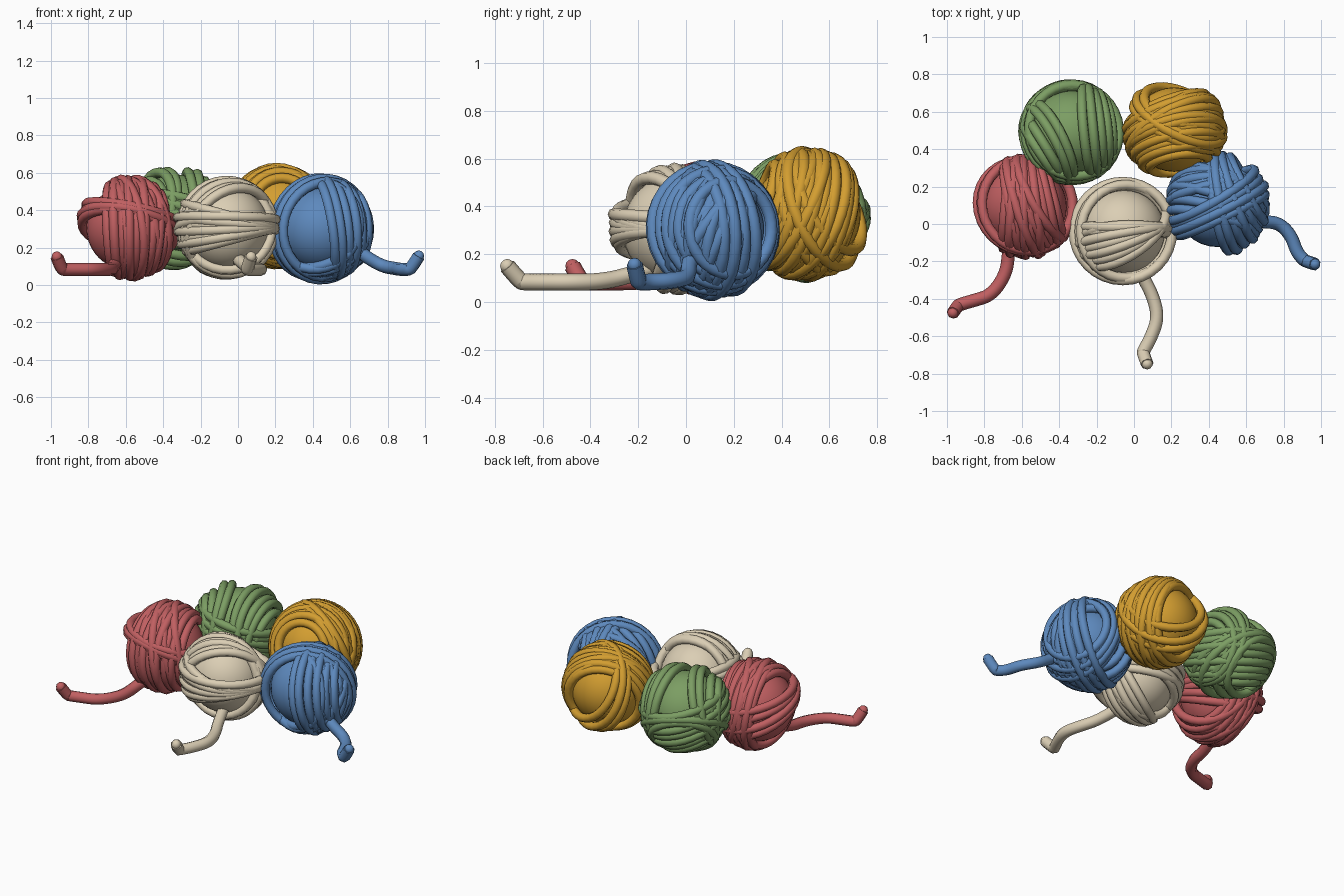
import bpy, math, random
from mathutils import Vector, Matrix

if "Cube" in bpy.data.objects:
    bpy.data.objects.remove(bpy.data.objects["Cube"])

random.seed(4)
STRAND = 0.027
TAIL = 0.035
CORE = 0.226


def material(name, rgb):
    m = bpy.data.materials.new(name)
    m.diffuse_color = (*rgb, 1)
    m.use_nodes = True
    m.node_tree.nodes["Principled BSDF"].inputs["Base Color"].default_value = m.diffuse_color
    return m


def finish(ob, mat):
    ob.data.materials.clear()
    ob.data.materials.append(mat)
    for p in ob.data.polygons:
        p.use_smooth = True


def to_mesh(ob, mat):
    bpy.ops.object.select_all(action='DESELECT')
    bpy.context.view_layer.objects.active = ob
    ob.select_set(True)
    bpy.ops.object.convert(target='MESH')
    finish(bpy.context.object, mat)


def curve_object(name, radius):
    cu = bpy.data.curves.new(name, 'CURVE')
    cu.dimensions = '3D'
    cu.bevel_depth = radius
    cu.bevel_resolution = 2
    cu.use_fill_caps = True
    ob = bpy.data.objects.new(name, cu)
    bpy.context.collection.objects.link(ob)
    return ob


def sphere(name, loc, r, mat, seg=32, rings=20):
    bpy.ops.mesh.primitive_uv_sphere_add(segments=seg, ring_count=rings, radius=r, location=loc)
    ob = bpy.context.object
    ob.name = name
    finish(ob, mat)


def add_loops(cu, centre, normal, pole, count, width, fan, offset, radius):
    """A bundle of yarn loops, stacked along normal and fanned about pole."""
    n = Vector(normal).normalized()
    p = Vector(pole)
    p = (p - n * p.dot(n)).normalized()
    for i in range(count):
        t = 2 * i / (count - 1) - 1
        axis = Matrix.Rotation(math.radians(fan) * t + random.uniform(-.03, .03), 3, p) @ n
        u = (p - axis * p.dot(axis)).normalized()
        v = axis.cross(u)
        d = offset + width * t
        big = radius + (0.006 if i % 2 else -0.004)
        ring = math.sqrt(big * big - d * d)
        s = cu.splines.new('POLY')
        s.points.add(31)
        s.use_cyclic_u = True
        for k, pt in enumerate(s.points):
            a = math.tau * k / 32
            co = Vector(centre) + axis * d + (u * math.cos(a) + v * math.sin(a)) * ring
            pt.co = (*co, 1)


def yarn_ball(colour, mat, centre, bundles):
    sphere(colour + "_ball_core", centre, CORE, mat)
    ob = curve_object(colour + "_ball_windings", STRAND)
    for b in bundles:
        add_loops(ob.data, centre, *b)
    to_mesh(ob, mat)


def tail(colour, mat, pts):
    ob = curve_object(colour + "_loose_end", TAIL)
    s = ob.data.splines.new('NURBS')
    s.points.add(len(pts) - 1)
    for pt, co in zip(s.points, pts):
        pt.co = (*co, 1)
    s.order_u = 3
    s.use_endpoint_u = True
    s.resolution_u = 5
    to_mesh(ob, mat)
    sphere(colour + "_end_tip", pts[-1], TAIL * 0.85, mat, 10, 6)


red = material("dusty red", (0.53, 0.115, 0.12))
green = material("leaf green", (0.20, 0.34, 0.125))
yellow = material("mustard", (0.65, 0.34, 0.03))
cream = material("cream", (0.71, 0.62, 0.46))
blue = material("soft blue", (0.11, 0.25, 0.51))

# Bundles: normal, pole, count, width, fan degrees, offset, radius
yarn_ball("red", red, (-0.585, 0.09, 0.305), [
    ((1, .08, 0), (0, .3, 1), 9, .12, 10, .03, .252),
    ((.9, .35, .15), (0, -.4, 1), 4, .08, 10, .02, .256),
    ((.2, .3, .95), (1, 0, 0), 4, .05, 7, .03, .254)])
yarn_ball("green", green, (-0.335, 0.488, 0.365), [
    ((.25, .3, .9), (1, -.3, 0), 8, .12, 8, -.05, .25),
    ((.97, .1, -.08), (0, 1, 0), 5, .05, 9, .14, .252),
    ((-.8, -.45, .1), (.3, -.6, .3), 4, .04, 9, .15, .25),
    ((-.3, .5, -.8), (1, .5, 0), 4, .06, 12, .12, .254)])
yarn_ball("mustard", yellow, (0.215, 0.505, 0.365), [
    ((-.25, .93, -.28), (.2, .2, 1), 11, .15, 8, -.04, .25),
    ((-.35, .85, -.4), (.2, .3, .9), 5, .07, 14, -.02, .254),
    ((.4, .8, .35), (1, -.5, 0), 3, .045, 6, .07, .256)])
yarn_ball("cream", cream, (-0.06, -0.04, 0.305), [
    ((0, 0, 1), (0, 1, 0), 8, .065, 14, 0, .252),
    ((.02, .12, .98), (1, 0, 0), 2, .03, 6, .02, .262),
    ((-.3, .9, .1), (.78, .22, .6), 6, .0, 25, -.03, .246),
    ((0, 1, 0), (1, 0, 0), 2, .02, 3, .01, .24)])
yarn_ball("blue", blue, (0.445, 0.103, 0.3), [
    ((-.36, -.9, .2), (.3, 0, 1), 6, .13, 9, -.03, .25),
    ((.1, .9, -.45), (.65, .3, .7), 6, .02, 24, .05, .25),
    ((.9, .3, .1), (0, .3, 1), 6, .08, 10, .1, .258),
    ((-.45, .85, .1), (.6, .3, .6), 4, .06, 5, .0, .265)])

# Loose ends trailing on the ground, turned up at the tip
tail("red", red, [(-.64, 0, .14), (-.67, -.13, .09), (-.68, -.26, .083), (-.76, -.38, .083),
                  (-.86, -.41, .083), (-.93, -.43, .083), (-.945, -.44, .087), (-.968, -.475, .15)])
tail("cream", cream, [(0, -.15, .14), (.04, -.27, .1), (.10, -.38, .083), (.13, -.5, .083),
                      (.09, -.61, .083), (.05, -.68, .083), (.05, -.695, .087), (.07, -.748, .15)])
tail("blue", blue, [(.58, .04, .23), (.67, .01, .16), (.77, .01, .10), (.84, -.06, .088),
                    (.87, -.15, .083), (.91, -.195, .083), (.925, -.2, .087), (.967, -.215, .155)])
